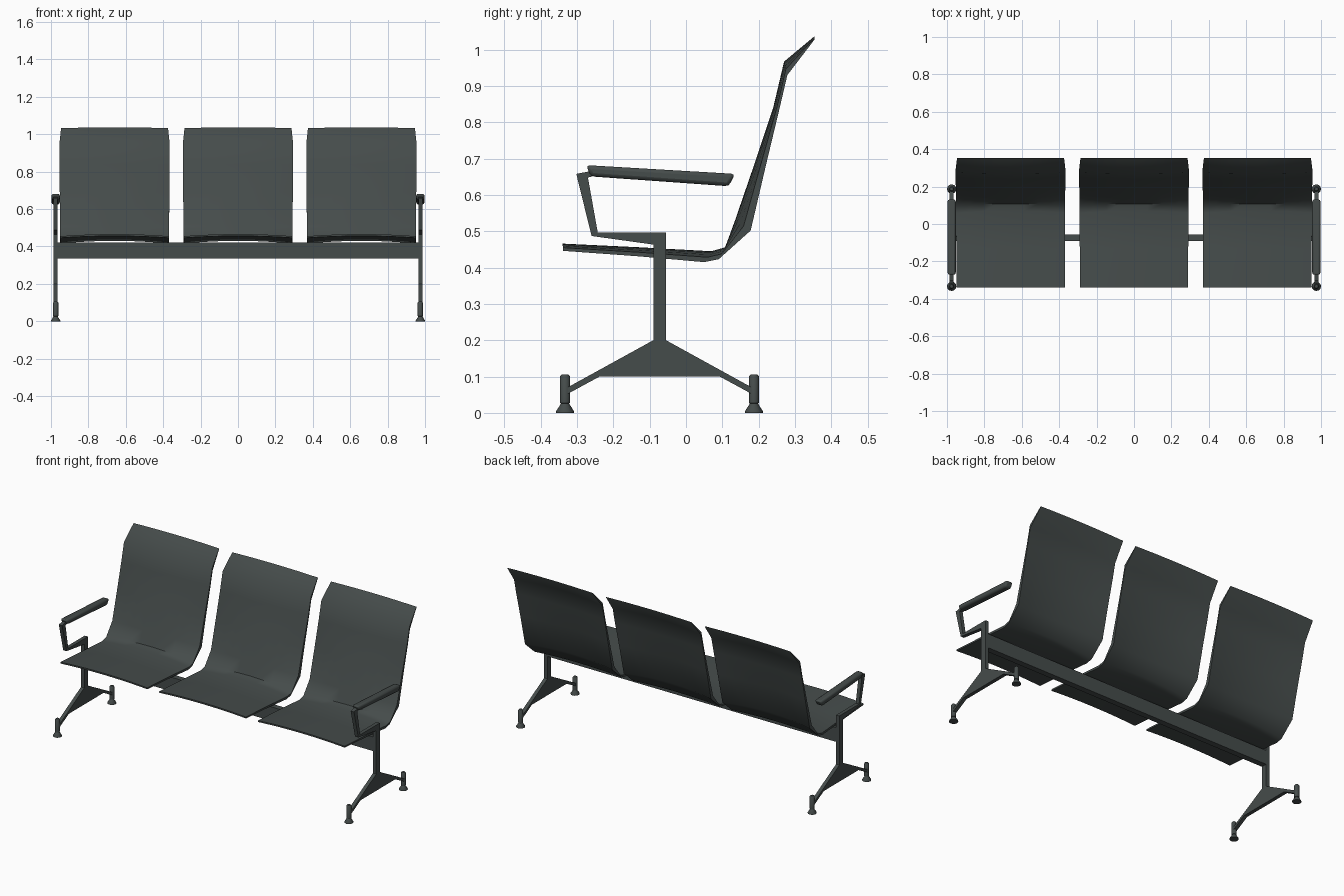
import bpy, bmesh, math
from mathutils import Vector

if "Cube" in bpy.data.objects:
    bpy.data.objects.remove(bpy.data.objects["Cube"])

mat = bpy.data.materials.new("dark grey")
mat.diffuse_color = (0.06, 0.072, 0.07, 1)
mat.use_nodes = True
mat.node_tree.nodes["Principled BSDF"].inputs["Base Color"].default_value = mat.diffuse_color


def finish(bm, name, smooth=None, bevel=0):
    bmesh.ops.recalc_face_normals(bm, faces=bm.faces)
    me = bpy.data.meshes.new(name)
    bm.to_mesh(me)
    bm.free()
    me.materials.append(mat)
    ob = bpy.data.objects.new(name, me)
    bpy.context.collection.objects.link(ob)
    if bevel:
        m = ob.modifiers.new("bevel", 'BEVEL')
        m.width, m.segments = bevel, 2
    if smooth:
        bpy.ops.object.select_all(action='DESELECT')
        ob.select_set(True)
        bpy.context.view_layer.objects.active = ob
        bpy.ops.object.shade_smooth_by_angle(angle=math.radians(smooth))
    return ob


def plate(name, pts, x0, x1, **kw):
    """Side-view (y, z) outline extruded from x0 to x1."""
    bm = bmesh.new()
    f = bm.faces.new([bm.verts.new((x0, y, z)) for y, z in pts])
    r = bmesh.ops.extrude_face_region(bm, geom=[f])
    bmesh.ops.translate(bm, vec=(x1 - x0, 0, 0),
                        verts=[v for v in r['geom'] if isinstance(v, bmesh.types.BMVert)])
    return finish(bm, name, **kw)


def lathe(name, x, y, profile, n=12):
    """Closed turned shape from (radius, z) pairs."""
    bm = bmesh.new()
    rings = [[bm.verts.new((x + r * math.cos(2 * math.pi * i / n),
                            y + r * math.sin(2 * math.pi * i / n), z)) for i in range(n)]
             for r, z in profile]
    for a, b in zip(rings, rings[1:]):
        for i in range(n):
            bm.faces.new((a[i], a[(i + 1) % n], b[(i + 1) % n], b[i]))
    bm.faces.new(rings[0])
    bm.faces.new(rings[-1])
    return finish(bm, name, smooth=40)


# Seat shell: front and back profile points (y, z) with half width
FRONT = [(-.34, .466), (-.13, .456), (.07, .445), (.108, .456), (.135, .53), (.19, .69),
         (.24, .84), (.27, .967), (.354, 1.037)]
BACK = [(-.338, .446), (-.13, .431), (.05, .415), (.09, .423), (.178, .502), (.222, .69),
        (.258, .84), (.279, .93), (.354, 1.028)]
HALF = [.29, .29, .291, .291, .292, .293, .295, .295, .286]


def seat(name, cx, n=8):
    bm = bmesh.new()
    grids = []
    for base, gain in ((0, .55), (.5, .5)):
        grid = []
        for f, b, w in zip(FRONT, BACK, HALF):
            row = []
            for i in range(n + 1):
                u = 2 * i / n - 1
                p = Vector(f).lerp(Vector(b), base + gain * u * u)
                row.append(bm.verts.new((cx + u * w, p.x, p.y)))
            grid.append(row)
        grids.append(grid)
        for r, s in zip(grid, grid[1:]):
            for i in range(n):
                bm.faces.new((r[i], r[i + 1], s[i + 1], s[i]))
    # rim
    def loop(g):
        return g[0] + [r[-1] for r in g[1:-1]] + g[-1][::-1] + [r[0] for r in g[-2:0:-1]]
    a, b = loop(grids[0]), loop(grids[1])
    for i in range(len(a)):
        j = (i + 1) % len(a)
        bm.faces.new((a[i], a[j], b[j], b[i]))
    finish(bm, name, smooth=50)


for name, cx in (("left_seat", -.66), ("middle_seat", 0), ("right_seat", .66)):
    seat(name, cx)

# Cross beam under the seats
plate("beam", [(-.09, .335), (-.055, .335), (-.055, .42), (-.09, .42)], -.97, .97)

for side, s in (("left", -1), ("right", 1)):
    a, b = s * .965, s * .987
    # Post with spreading leg
    plate(side + "_leg", [(-.09, .2), (-.33, .068), (-.33, .05), (-.238, .1), (.093, .1),
                          (.185, .05), (.185, .068), (-.055, .2), (-.055, .497), (-.09, .497)], a, b)
    # Arm bracket
    plate(side + "_arm_bracket", [(-.08, .497), (-.243, .497), (-.27, .648), (-.255, .652),
                                  (-.255, .667), (-.302, .658), (-.26, .487), (-.08, .462)], a, b)
    # Armrest pad
    plate(side + "_armrest", [(-.275, .682), (-.262, .651), (.118, .624), (.135, .658)],
          s * .953, s * .997, smooth=50, bevel=.01)
    # Levelling feet
    for end, y in (("front", -.333), ("rear", .187)):
        lathe(f"{side}_{end}_foot", s * .975, y,
              [(.025, 0), (.025, .004), (.011, .026), (.014, .027), (.014, .1), (.009, .106)])
